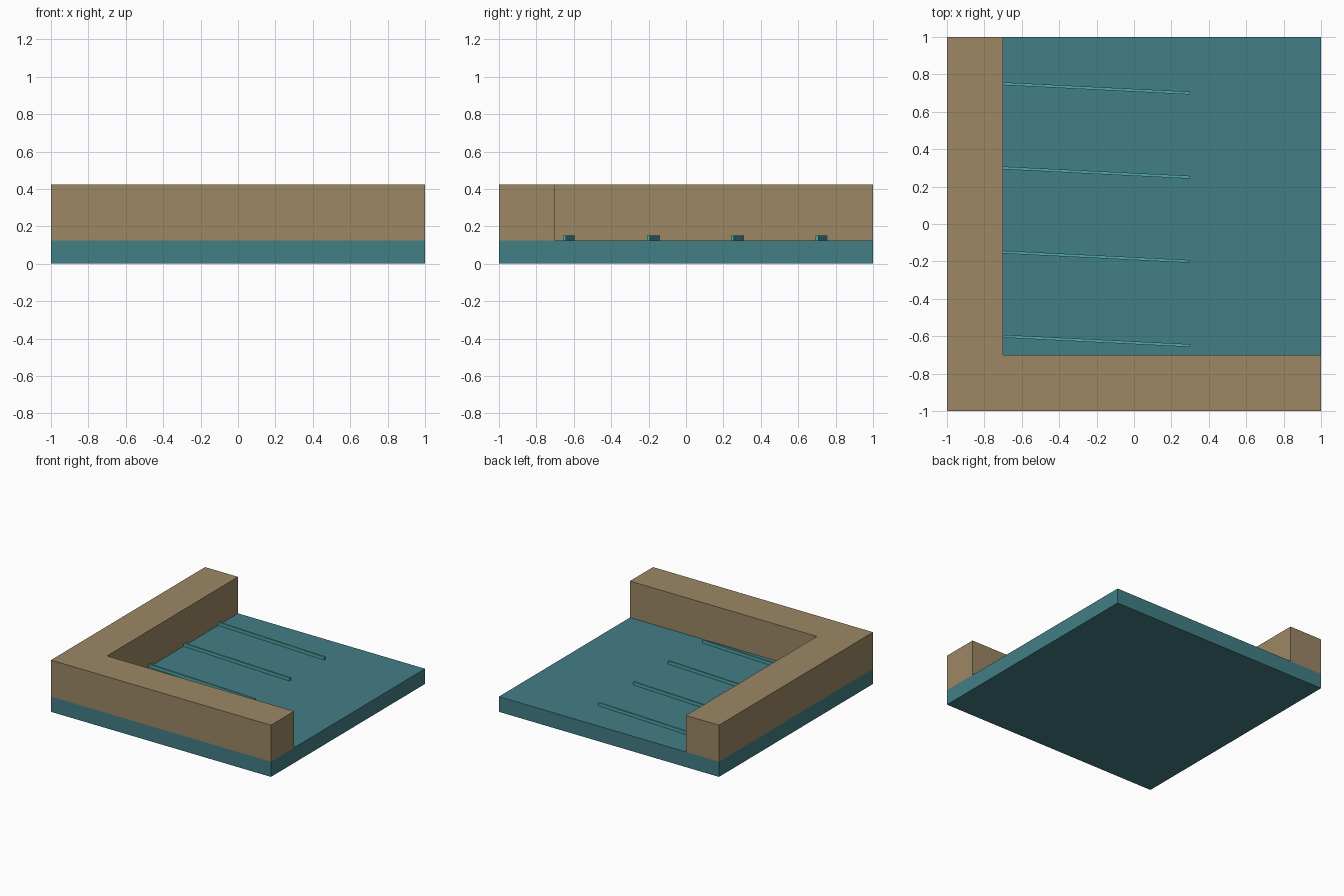
import bpy, bmesh
from mathutils import Matrix

if "Cube" in bpy.data.objects:
    bpy.data.objects.remove(bpy.data.objects["Cube"])


def material(name, rgb):
    # Flat colour given as 0-255 sRGB
    m = bpy.data.materials.new(name)
    lin = [((c / 255 + 0.055) / 1.055) ** 2.4 for c in rgb]
    m.diffuse_color = (*lin, 1)
    m.use_nodes = True
    m.node_tree.nodes["Principled BSDF"].inputs["Base Color"].default_value = m.diffuse_color
    return m


def prism(name, outline, z0, z1, mat):
    # Extrude a flat outline straight up
    bm = bmesh.new()
    face = bm.faces.new([bm.verts.new((x, y, z0)) for x, y in outline])
    ext = bmesh.ops.extrude_face_region(bm, geom=[face])
    top = [v for v in ext["geom"] if isinstance(v, bmesh.types.BMVert)]
    bmesh.ops.translate(bm, verts=top, vec=(0, 0, z1 - z0))
    bmesh.ops.recalc_face_normals(bm, faces=bm.faces)
    me = bpy.data.meshes.new(name)
    bm.to_mesh(me)
    bm.free()
    me.materials.append(mat)
    ob = bpy.data.objects.new(name, me)
    bpy.context.collection.objects.link(ob)
    return ob


water = material("water teal", (66, 126, 134))
foam = material("ripple light teal", (78, 168, 168))
sand = material("sand brown", (156, 135, 100))

LEVEL = 0.125   # water surface
INNER = -0.7    # inner edge of the bank

# Square water slab
prism("water_slab", [(-1, -1), (1, -1), (1, 1), (-1, 1)], 0, LEVEL, water)

# L-shaped bank along the left and front sides
prism("bank", [(-1, -1), (1, -1), (1, INNER), (INNER, INNER), (INNER, 1), (-1, 1)],
      LEVEL, 0.425, sand)

# Thin slanted ripples running out from the bank
for i in range(4):
    w, l = 0.0075, 0.5
    ripple = prism(f"ripple_{i + 1}", [(-l, -w), (l, -w), (l, w), (-l, w)],
                   LEVEL - 0.01, 0.15, foam)
    ripple.matrix_world = (Matrix.Translation((-0.2, -0.625 + 0.45 * i, 0))
                           @ Matrix.Rotation(-0.05, 4, "Z"))
